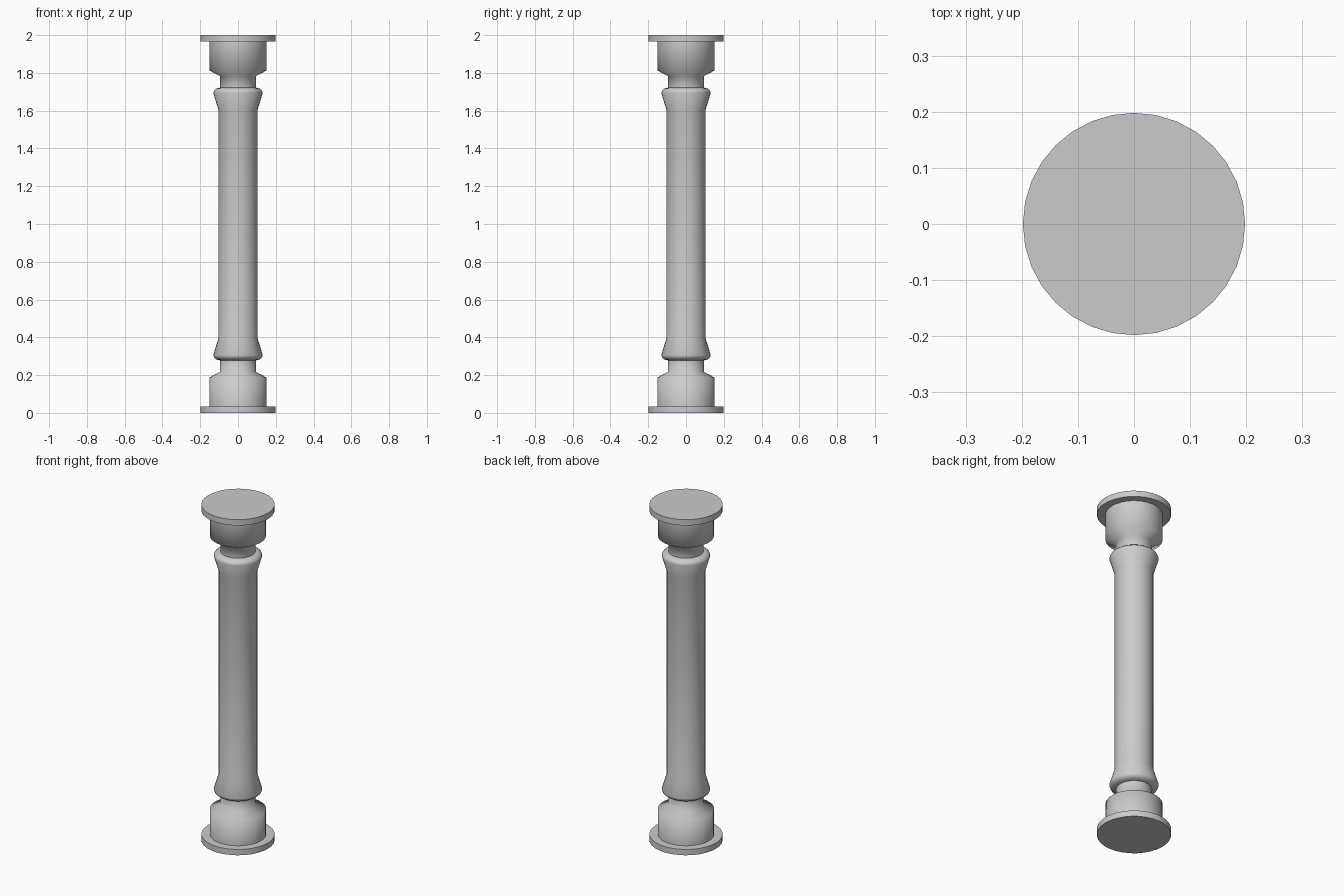
import bpy
import bmesh
import math

SIDES = 32

if "Cube" in bpy.data.objects:
    bpy.data.objects.remove(bpy.data.objects["Cube"], do_unlink=True)

stone = bpy.data.materials.new("light grey stone")
stone.use_nodes = True
grey = (0.6, 0.6, 0.6, 1)
stone.diffuse_color = grey
stone.node_tree.nodes["Principled BSDF"].inputs["Base Color"].default_value = grey


def lathe(name, profile):
    """Revolve a (radius, height) profile around z and cap both ends."""
    bm = bmesh.new()
    rings = []
    for r, z in profile:
        angles = [2 * math.pi * i / SIDES for i in range(SIDES)]
        rings.append([bm.verts.new((r * math.cos(a), r * math.sin(a), z)) for a in angles])
    for low, high in zip(rings, rings[1:]):
        for i in range(SIDES):
            j = (i + 1) % SIDES
            bm.faces.new((low[i], low[j], high[j], high[i]))
    bm.faces.new(rings[0][::-1])
    bm.faces.new(rings[-1])
    bmesh.ops.recalc_face_normals(bm, faces=bm.faces)
    mesh = bpy.data.meshes.new(name)
    bm.to_mesh(mesh)
    bm.free()
    mesh.materials.append(stone)
    obj = bpy.data.objects.new(name, mesh)
    bpy.context.collection.objects.link(obj)
    bpy.ops.object.select_all(action="DESELECT")
    obj.select_set(True)
    bpy.context.view_layer.objects.active = obj
    bpy.ops.object.shade_smooth_by_angle(angle=math.radians(72))


def flip(profile):
    """Mirror a profile about the middle of the column."""
    return [(r, 2 - z) for r, z in reversed(profile)]


# Base and capital: round plate, drum, sloped shoulder and neck
end = [(0.198, 0), (0.198, 0.035), (0.152, 0.035), (0.152, 0.187),
       (0.095, 0.217), (0.095, 0.282)]
lathe("base", end)
lathe("capital", flip(end))

# Shaft with a flared, rounded collar at each end
collar = [(0.095, 0.278), (0.115, 0.283), (0.127, 0.293), (0.131, 0.306), (0.104, 0.395)]
lathe("shaft", collar + flip(collar))
